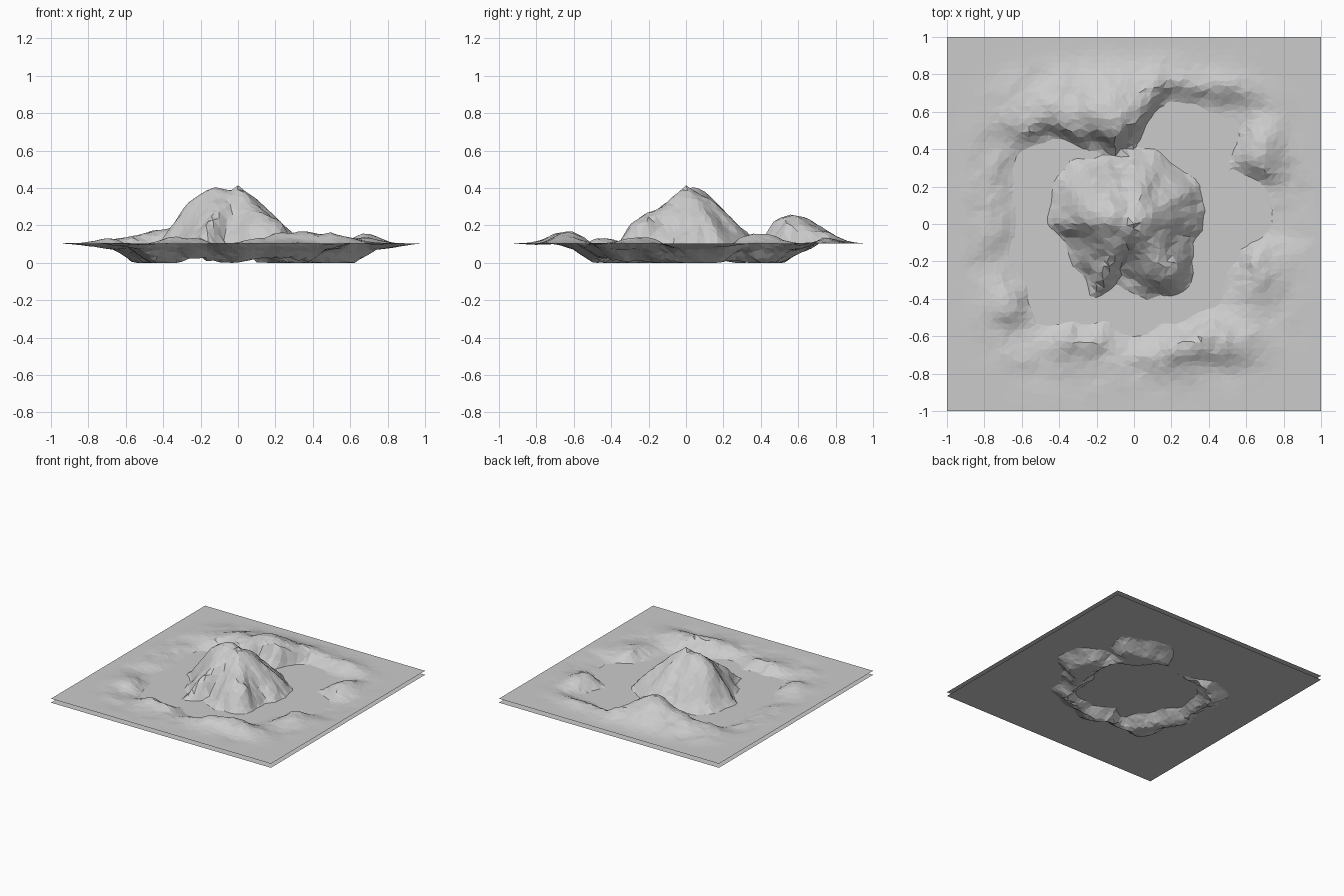
import bpy, bmesh, math, random
from mathutils import Vector, noise

if "Cube" in bpy.data.objects:
    bpy.data.objects.remove(bpy.data.objects["Cube"])

random.seed(4)
WATER, EDGE = 0.07, 0.103
# shoreline radii every 15 degrees, counter-clockwise from +x
ISLAND = [.36, .38, .41, .38, .37, .42, .42, .38, .42, .48, .47, .46,
          .46, .40, .38, .39, .44, .34, .36, .41, .43, .43, .36, .33]
RIM = [.75, .72, .60, .76, .70, .67, .42, .38, .46, .64, .71, .65,
       .62, .68, .65, .74, .60, .55, .61, .57, .58, .63, .56, .59]
# outer hills: x, y, spread x, spread y, height
HILLS = [(-.10, .48, .17, .11, .105), (-.15, .66, .24, .12, .075), (-.5, .53, .12, .10, .04),
         (.18, .76, .13, .08, .04), (.5, .72, .12, .07, .03), (.68, .37, .09, .13, .06),
         (.64, -.2, .07, .13, .065), (.38, -.6, .14, .09, .085), (.1, -.66, .13, .08, .05),
         (-.28, -.6, .12, .08, .06), (-.65, -.40, .09, .1, .04), (-.75, .2, .1, .17, .02)]
# shoulders on the central mountain
PEAKS = [(-.13, .04, .06, .08, .045), (-.27, .08, .09, .10, .085),
         (.2, -.28, .09, .07, .05), (-.2, -.25, .07, .07, .04), (.22, .12, .08, .08, .02),
         (-.02, -.26, .05, .10, -.05)]


def smooth(t):
    t = max(0.0, min(1.0, t))
    return t * t * (3 - 2 * t)


def polar(table, ang):
    a = (math.degrees(ang) % 360) / 15
    i = int(a)
    return table[i % 24] + (table[(i + 1) % 24] - table[i % 24]) * smooth(a - i)


def bumps(table, x, y):
    return sum(h * math.exp(-((x - a) / s) ** 2 / 2 - ((y - b) / t) ** 2 / 2)
               for a, b, s, t, h in table)


def rough(x, y, f, seed):
    p = Vector((x * f + seed, y * f - seed, seed * 1.7))
    return sum(noise.noise(p * 2 ** k) / 2 ** k for k in range(3))


def height(x, y):
    r, ang = math.hypot(x, y), math.atan2(y, x)
    wob = 0.03 * rough(x, y, 7, 3.1)
    ri, ro = polar(ISLAND, ang) + wob, polar(RIM, ang) + wob
    n = rough(x, y, 5, 8.4)
    # central mountain
    t = r / ri
    if t < 1:
        body = 0.345 * (1 - t) ** 1.05 + 0.025 * math.sin(math.pi * t) ** 2
        side = bumps(PEAKS, x, y) * smooth((1 - t) * 5)
        island = (WATER + body + side * smooth(r / .1)
                  + 0.025 * n * smooth(r / .15) * smooth((1 - t) * 3))
    else:
        island = WATER - 0.75 * (r - ri)
    # surrounding rim and hills, fading flat to the border
    d = r - ro
    if d > 0:
        fade = smooth((1 - abs(x)) / .28) * smooth((1 - abs(y)) / .28) * smooth((1.2 - r) / .3)
        hill = bumps(HILLS, x, y)
        rim = WATER + (EDGE - WATER) * max(smooth(d / .28), 1 - fade)
        rim += fade * smooth(d / .13 + .1) * hill * (1.05 + .25 * n)
        rim += .012 * n * fade * smooth(d / .1)
    else:
        rim = WATER + 0.6 * d
    islet = 0.08 - 0.9 * math.hypot(x - .48, (y - .29) * .8)
    return max(0.0, island, rim, islet)


def plane(name, segs, z):
    bm = bmesh.new()
    bmesh.ops.create_grid(bm, x_segments=segs, y_segments=segs, size=1)
    j = 0.6 / segs
    for v in bm.verts:
        # jitter inner points for irregular facets, keeping border and summit
        if max(abs(v.co.x), abs(v.co.y)) < .99 and v.co.length > .02:
            v.co.x += random.uniform(-j, j)
            v.co.y += random.uniform(-j, j)
        v.co.z = z(v.co.x, v.co.y)
    if segs > 1:
        bmesh.ops.triangulate(bm, faces=bm.faces[:])
    me = bpy.data.meshes.new(name)
    bm.to_mesh(me)
    bm.free()
    ob = bpy.data.objects.new(name, me)
    bpy.context.collection.objects.link(ob)


# flat-faceted landscape and the water sheet cutting through it
plane("terrain", 60, height)
plane("water", 1, lambda x, y: WATER)
